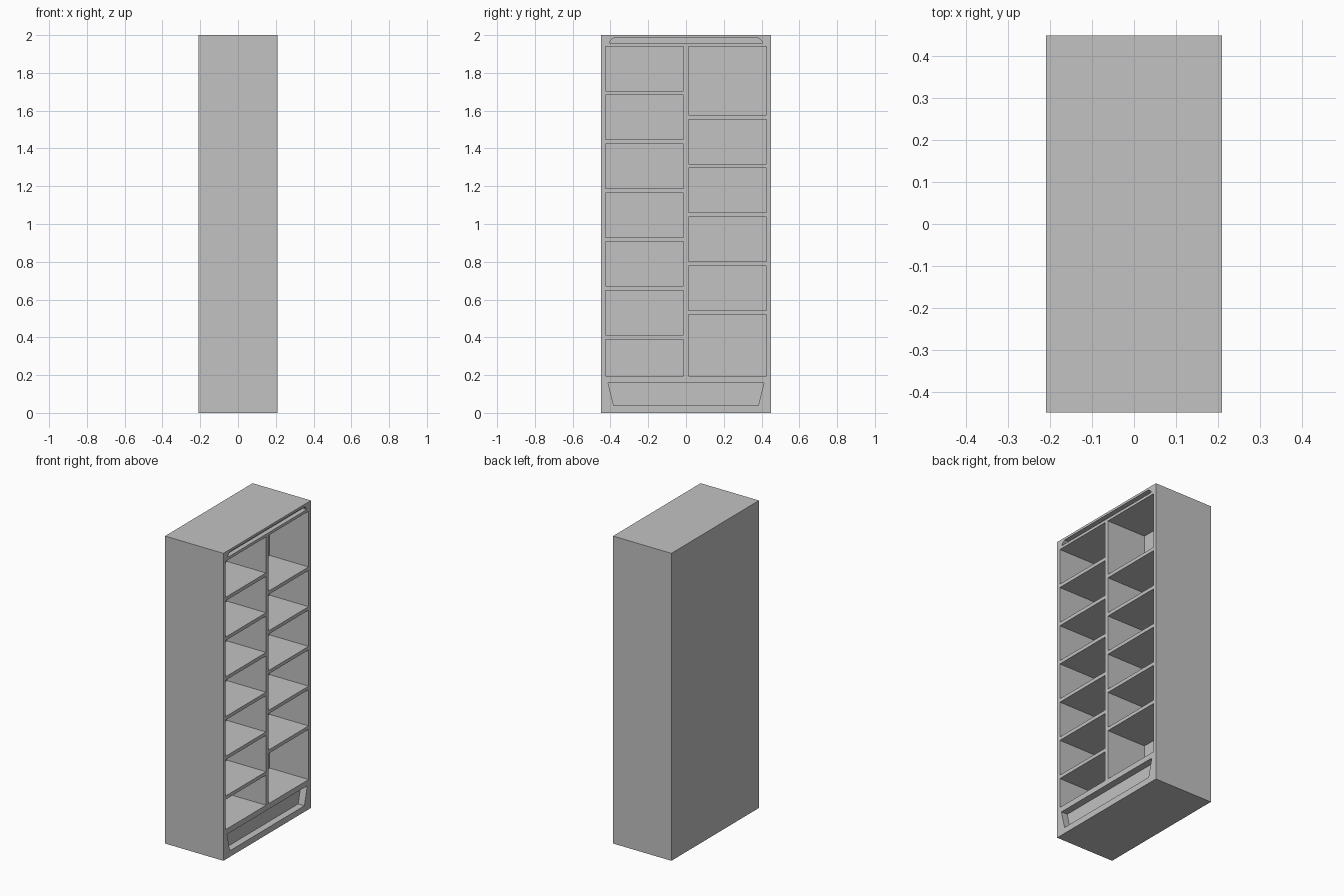
import bpy
import bmesh

cube = bpy.data.objects.get("Cube")
if cube:
    bpy.data.objects.remove(cube, do_unlink=True)

WIDTH, DEPTH, HEIGHT = 0.90, 0.42, 2.0
FACE = DEPTH / 2            # the open face looks toward +x
CELL_DEPTH = 0.28
PITCH, SHELF = 0.2585, 0.023
CELL_TOP, CELL_BOTTOM = 1.939, 0.194

grey = bpy.data.materials.new("plain grey")
grey.use_nodes = True
grey.diffuse_color = (0.54, 0.54, 0.54, 1)
grey.node_tree.nodes["Principled BSDF"].inputs["Base Color"].default_value = grey.diffuse_color


def prism(bm, outline, x0, x1):
    """Closed prism along x from a (y, z) outline."""
    near = [bm.verts.new((x0, y, z)) for y, z in outline]
    far = [bm.verts.new((x1, y, z)) for y, z in outline]
    bm.faces.new(near)
    bm.faces.new(far[::-1])
    for i in range(len(near)):
        j = (i + 1) % len(near)
        bm.faces.new((near[i], far[i], far[j], near[j]))


def rect(y0, y1, z0, z1):
    return [(y0, z0), (y1, z0), (y1, z1), (y0, z1)]


def make_object(name, bm):
    bmesh.ops.recalc_face_normals(bm, faces=bm.faces)
    mesh = bpy.data.meshes.new(name)
    bm.to_mesh(mesh)
    bm.free()
    mesh.materials.append(grey)
    obj = bpy.data.objects.new(name, mesh)
    bpy.context.scene.collection.objects.link(obj)
    return obj


# Solid cabinet body
bm = bmesh.new()
prism(bm, rect(-WIDTH / 2, WIDTH / 2, 0, HEIGHT), -FACE, FACE)
cabinet = make_object("shelf_cabinet", bm)

# Two staggered columns of open compartments
bm = bmesh.new()
for y0, y1, first_shelf, shelf_count in ((-0.426, -0.012, 1.705, 6),
                                         (0.012, 0.426, 1.577, 5)):
    top = CELL_TOP
    for i in range(shelf_count):
        shelf_top = first_shelf - i * PITCH
        prism(bm, rect(y0, y1, shelf_top, top), FACE - CELL_DEPTH, FACE + 0.1)
        top = shelf_top - SHELF
    prism(bm, rect(y0, y1, CELL_BOTTOM, top), FACE - CELL_DEPTH, FACE + 0.1)

# Tapered plinth recess and shallow header slot
plinth = [(-0.383, 0.04), (0.383, 0.04), (0.412, 0.158), (-0.412, 0.158)]
header = [(-0.405, 1.957), (0.405, 1.957), (0.405, 1.965),
          (0.383, 1.985), (-0.383, 1.985), (-0.405, 1.965)]
prism(bm, plinth, FACE - 0.045, FACE + 0.1)
prism(bm, header, FACE - 0.03, FACE + 0.1)
cutter = make_object("opening_cutter", bm)
cutter.hide_render = True

# Cut the openings, then discard the cutter
cut = cabinet.modifiers.new("openings", 'BOOLEAN')
cut.operation = 'DIFFERENCE'
cut.solver = 'EXACT'
cut.object = cutter
bpy.context.view_layer.objects.active = cabinet
cabinet.select_set(True)
bpy.ops.object.modifier_apply(modifier=cut.name)
bpy.data.objects.remove(cutter, do_unlink=True)
